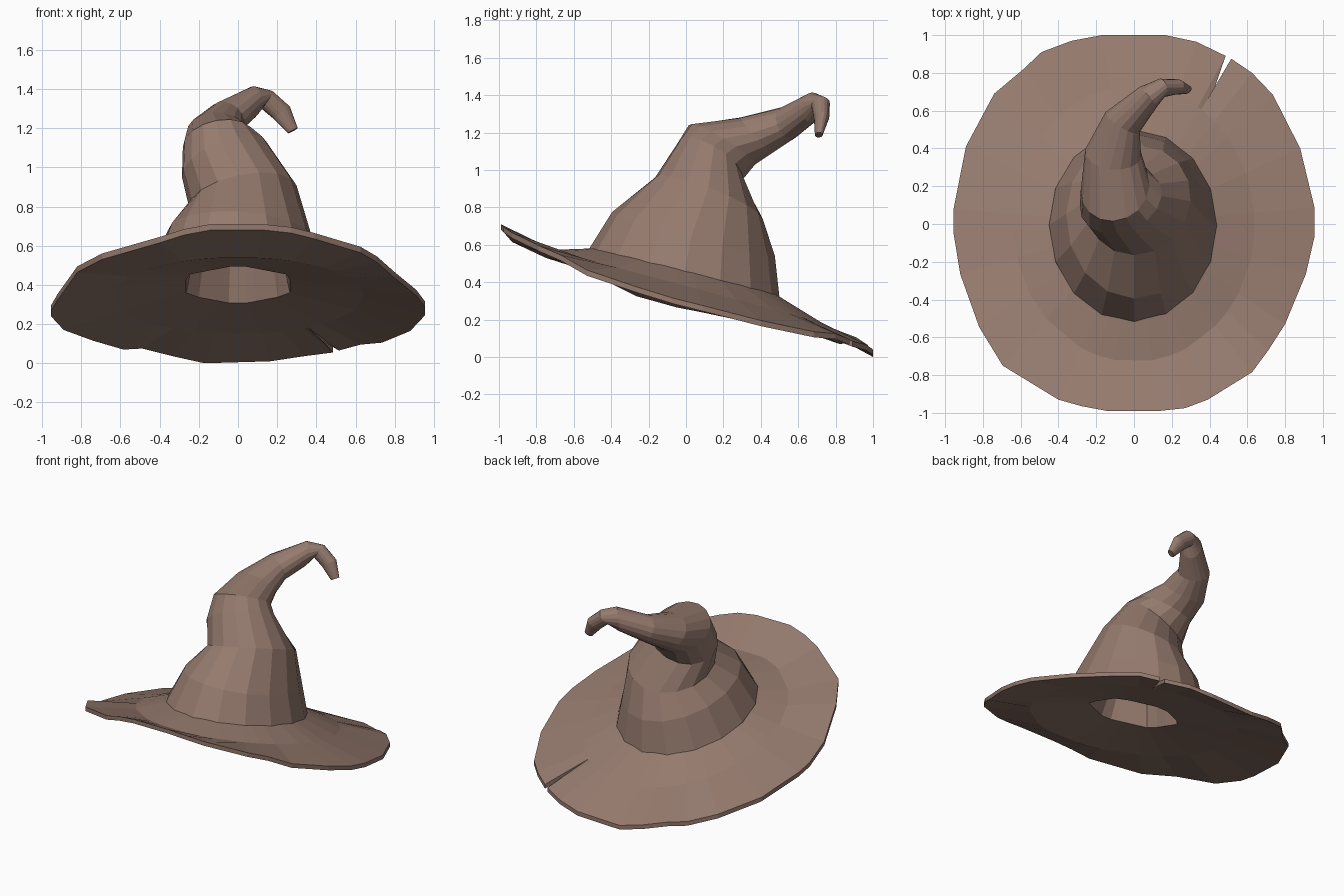
import bpy
import bmesh
import math
from mathutils import Vector

if "Cube" in bpy.data.objects:
    bpy.data.objects.remove(bpy.data.objects["Cube"], do_unlink=True)

# One worn brown felt colour
felt = bpy.data.materials.new("brown_felt")
felt.use_nodes = True
colour = (0.30, 0.195, 0.155, 1)
felt.diffuse_color = colour
felt.node_tree.nodes["Principled BSDF"].inputs["Base Color"].default_value = colour


def loft(name, rings, cap_end=False, tip=None):
    """Skin a list of equally sized closed rings, optionally ending in a cap or a point."""
    bm = bmesh.new()
    loops = [[bm.verts.new(p) for p in ring] for ring in rings]
    count = len(loops[0])
    for lower, upper in zip(loops, loops[1:]):
        for i in range(count):
            j = (i + 1) % count
            bm.faces.new((lower[i], lower[j], upper[j], upper[i]))
    if cap_end:
        bm.faces.new(loops[-1])
    if tip is not None:
        apex = bm.verts.new(tip)
        for i in range(count):
            bm.faces.new((loops[-1][i], loops[-1][(i + 1) % count], apex))
    mesh = bpy.data.meshes.new(name)
    bm.to_mesh(mesh)
    bm.free()
    mesh.materials.append(felt)
    obj = bpy.data.objects.new(name, mesh)
    bpy.context.collection.objects.link(obj)
    return obj


# Brim: wavy outline with a torn notch at the back, running clockwise
outline = [Vector(p) for p in (
    (-.17, 1, .015), (.165, 1, .025), (.33, .965, .05), (.485, .89, .07),
    (.43, .73, .13), (.515, .875, .08), (.625, .8, .11), (.735, .685, .12),
    (.88, .4, .18), (.955, .09, .26), (.955, -.07, .3), (.91, -.265, .36),
    (.8, -.53, .45), (.71, -.67, .53), (.625, -.785, .58), (.39, -.93, .65),
    (.27, -.975, .68), (.13, -.99, .695), (-.14, -.99, .695), (-.275, -.965, .67),
    (-.4, -.93, .63), (-.695, -.75, .545), (-.82, -.545, .48), (-.92, -.265, .34),
    (-.955, -.05, .28), (-.955, .08, .255), (-.89, .41, .185), (-.74, .69, .13),
    (-.585, .82, .085), (-.49, .91, .09), (-.33, .97, .05))]
angles = [math.atan2(p.y, p.x) for p in outline]
half_thickness = Vector((0, 0, .015))


def oval(rx, ry, height, slope):
    """Tilted oval following the spokes of the brim outline."""
    ring = []
    for a in angles:
        r = 1 / math.hypot(math.cos(a) / rx, math.sin(a) / ry)
        x, y = r * math.cos(a), r * math.sin(a)
        ring.append(Vector((x, y, height + slope * y)))
    return ring


def hexagon(apothem, height, slope):
    """Six sided head opening, with corners at front and back."""
    side = math.pi / 3
    ring = []
    for a in angles:
        r = apothem / math.cos((a + side / 2) % side - side / 2)
        x, y = r * math.cos(a), r * math.sin(a)
        ring.append(Vector((x, y, height + slope * y)))
    return ring


hole = hexagon(.265, .4, -.33)
lining_top = Vector((0, .06, .85))
loft("brim_and_lining", [
    oval(.43, .48, .46, -.255),
    oval(.64, .73, .38, -.267),
    [p + half_thickness for p in outline],
    [p - half_thickness for p in outline],
    oval(.64, .73, .345, -.267),
    hole,
    [lining_top + Vector((p.x, p.y, 0)) * .6 for p in hole],
], tip=(-.05, .12, 1.02))

# Crown: bent cone given by front point, back point and half width per ring
sections = [
    ((0, -.52, .575), (0, .5, .315), .45),
    ((0, -.395, .775), (.02, .475, .54), .37),
    ((0, -.165, .96), (.05, .41, .74), .28),
    ((-.09, -.05, 1.135), (-.05, .3, .945), .235),
    ((-.11, .015, 1.24), (-.09, .37, 1.03), .185),
    ((-.13, .29, 1.28), (-.09, .46, 1.09), .15),
    ((-.07, .51, 1.335), (-.05, .57, 1.165), .105),
    ((.08, .675, 1.415), (.07, .67, 1.25), .07),
    ((.17, .74, 1.39), (.12, .7, 1.305), .05),
    ((.265, .74, 1.31), (.18, .71, 1.25), .04),
    ((.305, .72, 1.2), (.255, .7, 1.175), .02),
]
sides = 16
centres = [(Vector(f) + Vector(b)) / 2 for f, b, w in sections]
crown_rings = []
for k, (front, back, width) in enumerate(sections):
    depth = (Vector(back) - Vector(front)) / 2
    along = centres[min(k + 1, len(centres) - 1)] - centres[max(k - 1, 0)]
    across = depth.cross(along).normalized() * width
    # Fewer visible facets towards the tip come from the shrinking rings
    crown_rings.append([
        centres[k] + across * math.cos(t) + depth * math.sin(t)
        for t in (math.tau * i / sides for i in range(sides))])
loft("crown", crown_rings, cap_end=True)

# Consistent outward faces, flat shaded
for name in ("brim_and_lining", "crown"):
    mesh = bpy.data.objects[name].data
    bm = bmesh.new()
    bm.from_mesh(mesh)
    bmesh.ops.recalc_face_normals(bm, faces=bm.faces)
    bm.to_mesh(mesh)
    bm.free()
